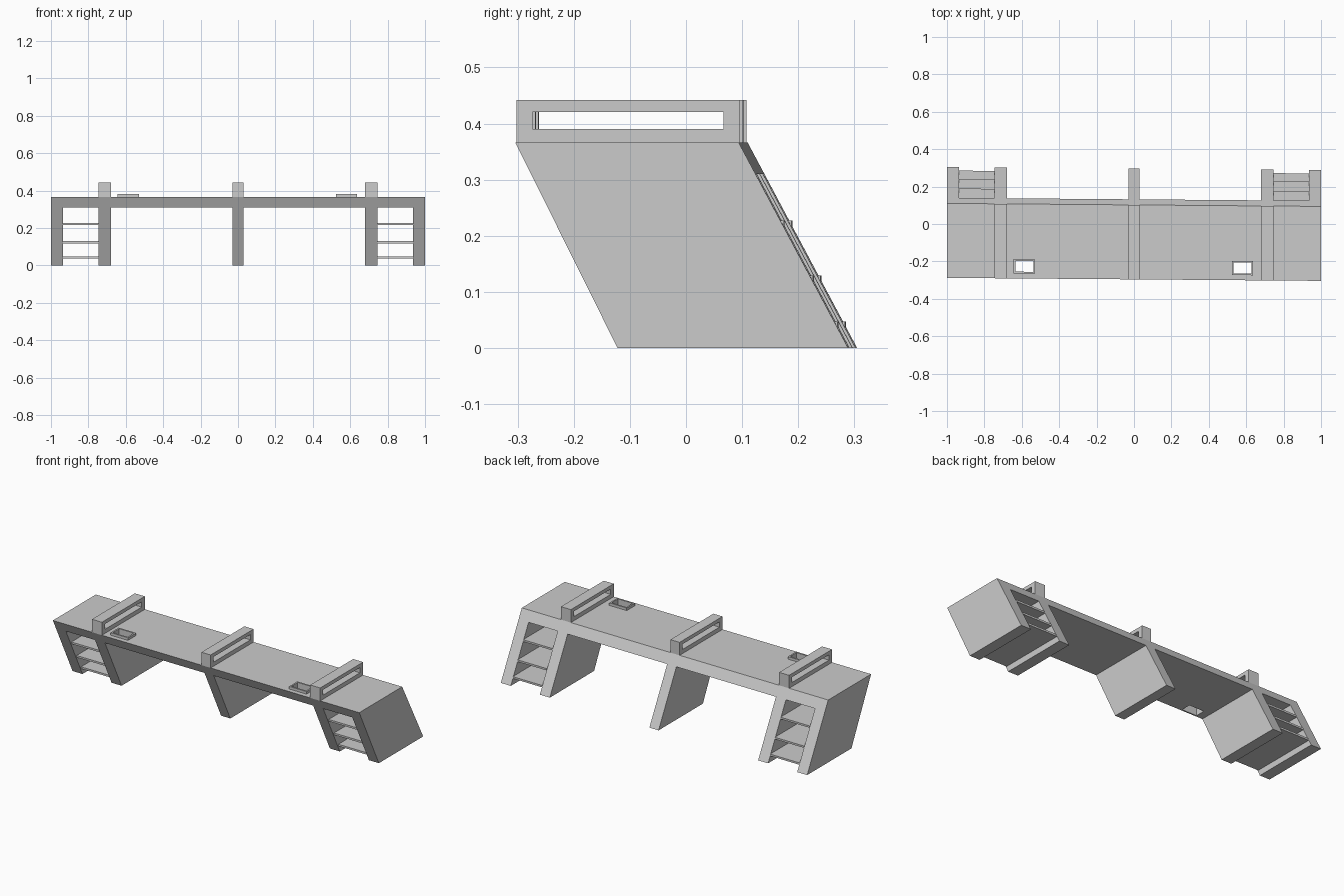
import bpy, bmesh

if "Cube" in bpy.data.objects:
    bpy.data.objects.remove(bpy.data.objects["Cube"])

TOP, UNDER = 0.366, 0.31
SKEW = -0.008          # slight yaw of the whole desk


def front(z):
    return -0.114 - 0.182 * z / TOP


def back(z):
    return 0.297 - 0.195 * z / TOP


def finish(name, bm):
    for v in bm.verts:
        v.co.y += SKEW * v.co.x
    bmesh.ops.recalc_face_normals(bm, faces=bm.faces)
    me = bpy.data.meshes.new(name)
    bm.to_mesh(me)
    bm.free()
    ob = bpy.data.objects.new(name, me)
    bpy.context.collection.objects.link(ob)
    return ob


def prism(name, x0, x1, yz):
    """Extrude a y-z profile along x."""
    bm = bmesh.new()
    face = bm.faces.new([bm.verts.new((x0, y, z)) for y, z in yz])
    ext = bmesh.ops.extrude_face_region(bm, geom=[face])
    for v in ext["geom"]:
        if isinstance(v, bmesh.types.BMVert):
            v.co.x = x1
    return finish(name, bm)


def raked(name, x0, x1, z0, z1):
    return prism(name, x0, x1, [(front(z0), z0), (back(z0), z0),
                                (back(z1), z1), (front(z1), z1)])


def frame(name, outer, inner, a0, a1, place):
    """Rectangular ring: (u0, u1, v0, v1) loops, swept from a0 to a1."""
    bm = bmesh.new()
    loops = []
    for a in (a0, a1):
        for u0, u1, v0, v1 in (outer, inner):
            loops.append([bm.verts.new(place(a, u, v)) for u, v in
                          ((u0, v0), (u1, v0), (u1, v1), (u0, v1))])
    o0, i0, o1, i1 = loops
    for p, q in ((o0, i0), (o1, i1), (o0, o1), (i0, i1)):
        for k in range(4):
            n = (k + 1) % 4
            bm.faces.new((p[k], p[n], q[n], q[k]))
    return finish(name, bm)


# Desktop slab
top = raked("desktop", -1, 1, UNDER, TOP)

# Raked leg panels
for i, (x0, x1) in enumerate([(-1, -0.935), (-0.745, -0.68), (-0.03, 0.03),
                              (0.68, 0.745), (0.935, 1)]):
    raked(f"leg_panel_{i}", x0, x1, 0, UNDER)

# Thin shelves in both end bays
for side, x0, x1 in (("left", -0.935, -0.745), ("right", 0.745, 0.935)):
    for i, z in enumerate((0.036, 0.118, 0.216)):
        y0, y1, h = front(z) + 0.005, back(z), 0.011
        prism(f"{side}_shelf_{i}", x0, x1,
              [(y0, z), (y1, z), (y1, z + h), (y0, z + h)])

# Slotted rails standing on the desktop
for i, (x0, x1) in enumerate([(-0.745, -0.68), (-0.03, 0.03), (0.68, 0.745)]):
    frame(f"slotted_rail_{i}", (front(TOP), back(TOP), TOP, 0.442),
          (-0.268, 0.073, 0.39, 0.421), x0, x1, lambda a, u, v: (a, u, v))

# Cable holes with raised rims
for side, cx in (("left", -0.586), ("right", 0.58)):
    cy = -0.231
    hole = (cx - 0.048, cx + 0.048, cy - 0.029, cy + 0.029)
    frame(f"{side}_cable_rim", (cx - 0.057, cx + 0.057, cy - 0.038, cy + 0.038),
          hole, TOP, 0.381, lambda a, u, v: (u, v, a))
    cutter = prism(f"{side}_hole_cutter", hole[0], hole[1],
                   [(hole[2], 0.25), (hole[3], 0.25), (hole[3], 0.45), (hole[2], 0.45)])
    cutter.hide_render = True
    cutter.hide_set(True)
    cut = top.modifiers.new(f"{side}_hole", 'BOOLEAN')
    cut.operation = 'DIFFERENCE'
    cut.solver = 'EXACT'
    cut.object = cutter
